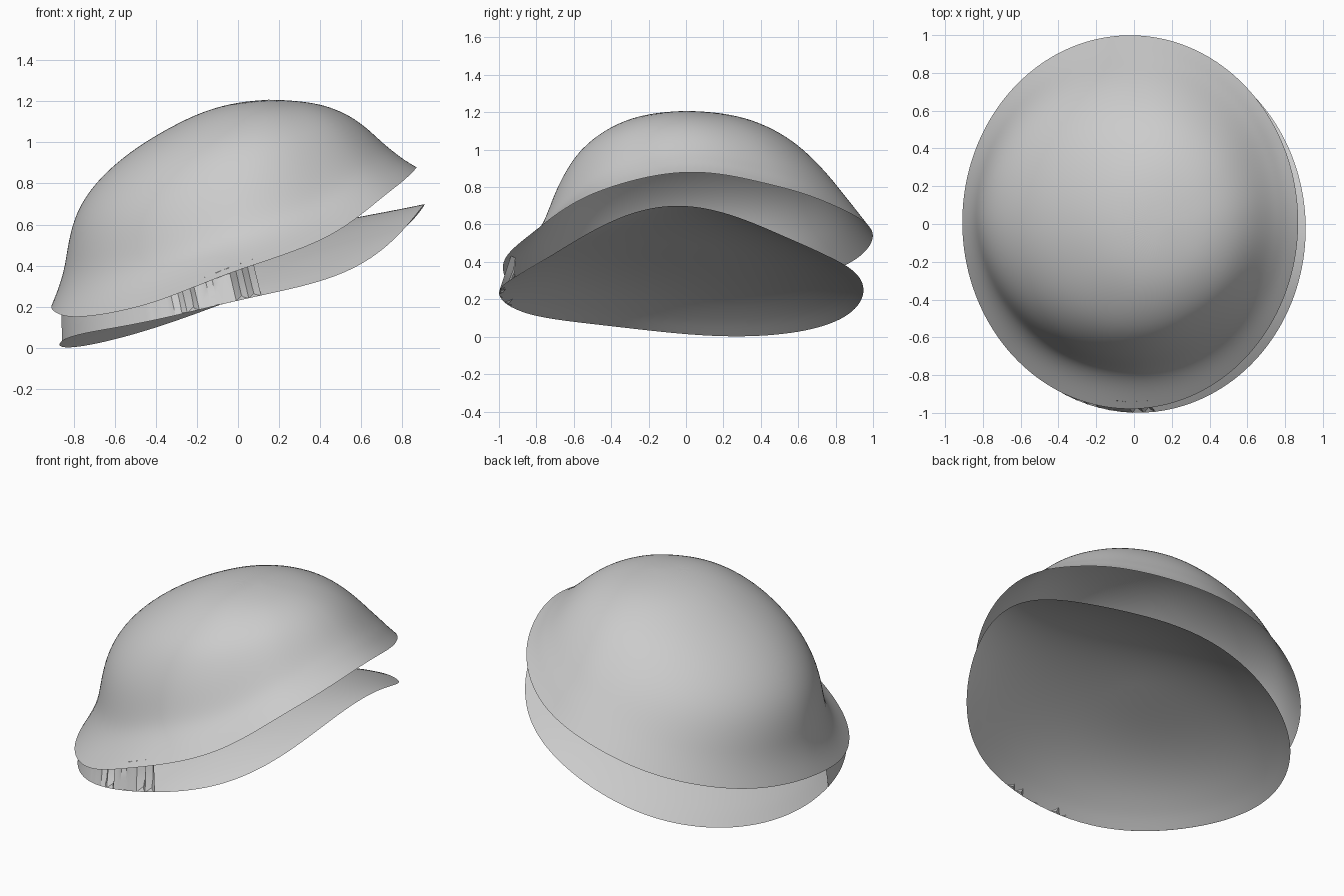
import bpy, bmesh, math, random

if "Cube" in bpy.data.objects:
    bpy.data.objects.remove(bpy.data.objects["Cube"])

random.seed(4)
N = 72            # points around each shell


def cyc(vals, t):
    """Smooth periodic interpolation of evenly spaced values, t in radians."""
    n = len(vals)
    f = (t / math.tau) % 1.0 * n
    i = int(f)
    u = f - i
    a, b, c, d = (vals[(i + k) % n] for k in (-1, 0, 1, 2))
    return b + 0.5 * u * (c - a + u * (2 * a - 5 * b + 4 * c - d + u * (3 * (b - c) + d - a)))


# Rim heights every 30 degrees, starting at +x and turning toward +y
OUTER_Z = [.88, .80, .665, .54, .39, .27, .20, .15, .205, .37, .535, .77]
INNER_Z = [.70, .565, .40, .25, .09, .01, .015, .07, .13, .235, .345, .56]

# Outer dome: rise levels, and the relative radius at each toward +x, +y, -x, -y
OUTER_H = [0, .1, .2, .3, .45, .6, .75, .87, .95, .988]
OUTER_R = [[1, .92, .86, .80, .725, .65, .555, .44, .31, .15],
           [1, .95, .90, .85, .775, .685, .575, .44, .30, .15],
           [1, .96, .935, .923, .89, .80, .64, .45, .29, .14],
           [1, .89, .81, .77, .725, .665, .58, .45, .31, .16]]
OUTER_TOP = (.15, 0, 1.208)

# Waves that make up the lower rim, used to carry it smoothly across the sheet
WAVES = [(n, 2 / 12 * sum(z * math.cos(n * math.tau * i / 12) for i, z in enumerate(INNER_Z)),
          2 / 12 * sum(z * math.sin(n * math.tau * i / 12) for i, z in enumerate(INNER_Z)))
         for n in range(1, 6)]
MEAN = sum(INNER_Z) / 12


def outer_point(t, j):
    h = OUTER_H[j]
    r = cyc([p[j] for p in OUTER_R], t)
    diagonal = max(0, math.sin(2 * t)) * 4 * h * (1 - h)
    r += diagonal * (.02 if math.cos(t) > 0 else .06 * (h - .6))
    x, y, z = outer_rim(t)
    ax, ay, az = OUTER_TOP
    return ax + (x - ax) * r, ay + (y - ay) * r, z + (az - z) * h


def inner_point(t, r):
    x = .02 + .89 * r * math.cos(t)
    y = -.025 + .975 * r * math.sin(t)
    z = MEAN + sum(r ** n * (a * math.cos(n * t) + b * math.sin(n * t)) for n, a, b in WAVES)
    # gentle upward bulge, steeper at the edge away from +x
    z += .21 * (1 - r ** (2.75 - .75 * math.cos(t)))
    return x, y, z


def outer_rim(t):
    return (-.02 + .89 * math.cos(t), .01 + .99 * math.sin(t), cyc(OUTER_Z, t))


def make_object(name, bm, mat):
    bmesh.ops.recalc_face_normals(bm, faces=bm.faces)
    for f in bm.faces:
        f.smooth = True
    me = bpy.data.meshes.new(name)
    bm.to_mesh(me)
    bm.free()
    me.materials.append(mat)
    ob = bpy.data.objects.new(name, me)
    bpy.context.collection.objects.link(ob)
    return ob


def shell(name, point, steps, apex, mat):
    """Surface lofted in rings from a wavy rim to its middle, then subdivided."""
    bm = bmesh.new()
    rows = [[bm.verts.new(point(math.tau * i / N, s)) for i in range(N)] for s in steps]
    for a, b in zip(rows, rows[1:]):
        for i in range(N):
            k = (i + 1) % N
            bm.faces.new((a[i], a[k], b[k], b[i]))
    top = bm.verts.new(apex)
    for i in range(N):
        bm.faces.new((rows[-1][i], rows[-1][(i + 1) % N], top))
    ob = make_object(name, bm, mat)
    sub = ob.modifiers.new("smooth", 'SUBSURF')
    sub.levels = sub.render_levels = 2


grey = bpy.data.materials.new("plain_grey")
grey.diffuse_color = (.6, .6, .6, 1)
grey.use_nodes = True
grey.node_tree.nodes["Principled BSDF"].inputs["Base Color"].default_value = grey.diffuse_color

# Outer dome and the shallow sheet beneath it
shell("outer_shell", outer_point, range(len(OUTER_H)), OUTER_TOP, grey)
shell("inner_shell", inner_point, [1, .95, .9, .8, .7, .6, .5, .4, .3, .2, .1],
      inner_point(0, 0), grey)

# Skirt between the rims on the low front side, crumpled toward its front end
bm = bmesh.new()
cols = []
STEPS = 44
for i in range(STEPS + 1):
    deg = 190 + 86 * i / STEPS
    t = math.radians(deg)
    p, q = outer_rim(t), inner_point(t, 1)
    fold = random.uniform(0, .05) * (i % 2) if deg > 240 else 0
    end = (p[0] * .96, p[1] * .96, p[2] + .03)
    col = []
    for k in range(4):
        s = k / 3
        pull = 1 - fold * math.sin(math.pi * (.15 + .6 * s))
        col.append(bm.verts.new([(q[c] + (end[c] - q[c]) * s) * (pull if c < 2 else 1)
                                 for c in range(3)]))
    cols.append(col)
for a, b in zip(cols, cols[1:]):
    for k in range(3):
        bm.faces.new((a[k], b[k], b[k + 1], a[k + 1]))
skirt = make_object("joining_skirt", bm, grey)
bpy.context.view_layer.objects.active = skirt
skirt.select_set(True)
bpy.ops.object.shade_smooth_by_angle(angle=math.radians(30))
